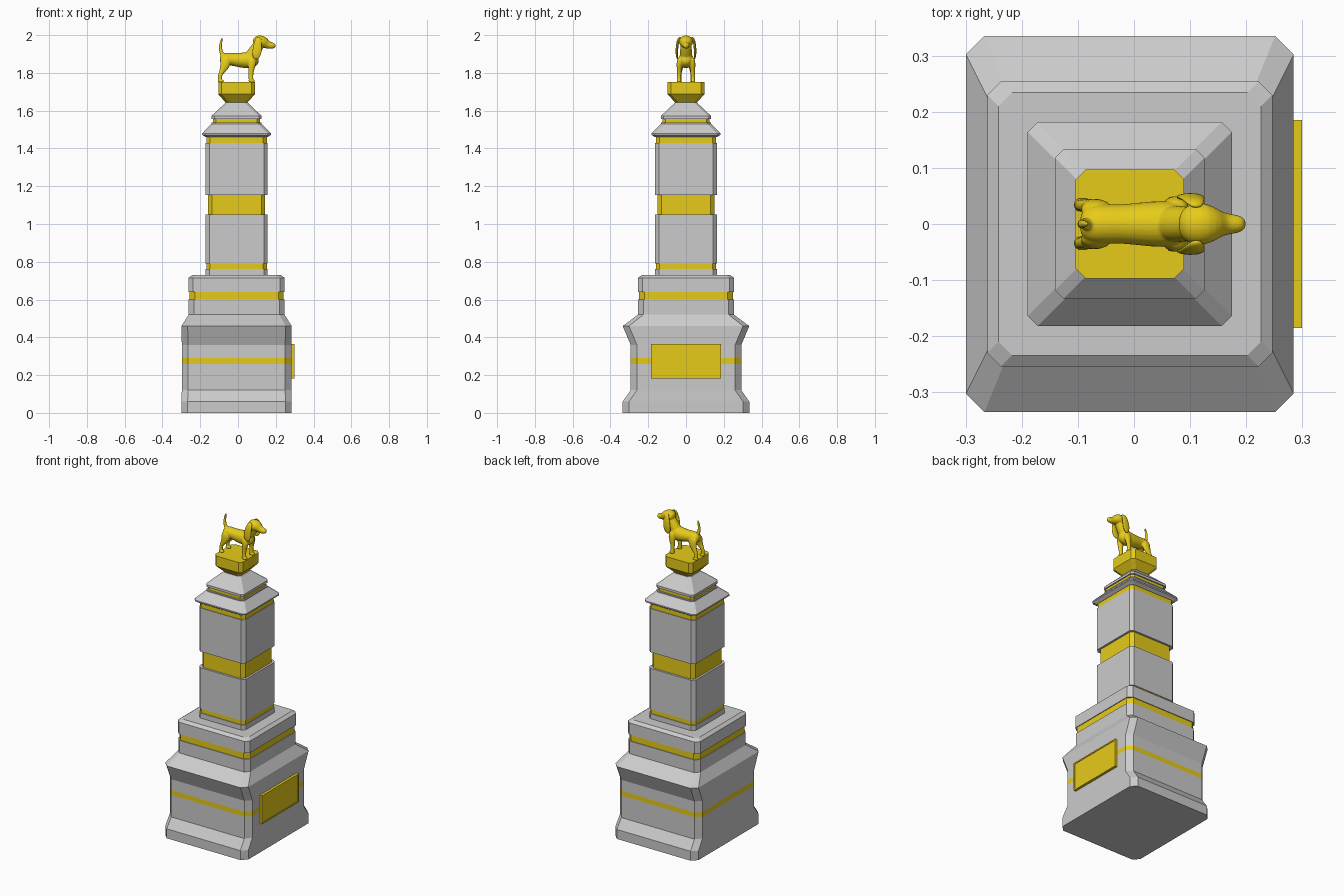
import bpy, bmesh, math
from mathutils import Vector

CX = -0.0075  # tower axis; the plaque makes up the difference
gold = bpy.data.materials.new("gold")
gold.diffuse_color = (0.8, 0.6, 0.01, 1)


def finish(name, bm, mat=None):
    bmesh.ops.recalc_face_normals(bm, faces=bm.faces)
    me = bpy.data.meshes.new(name)
    bm.to_mesh(me)
    bm.free()
    ob = bpy.data.objects.new(name, me)
    bpy.context.collection.objects.link(ob)
    if mat:
        me.materials.append(mat)
    return ob


def skin(bm, rings):
    """Bridge rings of points and cap both ends."""
    rows = [[bm.verts.new(p) for p in r] for r in rings]
    n = len(rows[0])
    for a, b in zip(rows, rows[1:]):
        for i in range(n):
            bm.faces.new((a[i], a[(i + 1) % n], b[(i + 1) % n], b[i]))
    bm.faces.new(rows[0][::-1])
    bm.faces.new(rows[-1])


def tier(name, levels, mat=None):
    """Stack of chamfered rectangles: (z, half x, half y, chamfer)."""
    rings = []
    for z, hx, hy, c in levels:
        pts = [(hx, hy - c), (hx - c, hy), (c - hx, hy), (-hx, hy - c),
               (-hx, c - hy), (c - hx, -hy), (hx - c, -hy), (hx, c - hy)]
        rings.append([(CX + x, y, z) for x, y in pts])
    bm = bmesh.new()
    skin(bm, rings)
    return finish(name, bm, mat)


def square(name, levels, c, mat=None):
    return tier(name, [(z, h, h, c) for z, h in levels], mat)


# Lower base, flared front and back
tier("base_foot", [(0, .292, .335, .033), (.06, .292, .335, .033),
                   (.12, .29, .293, .033), (.26, .29, .293, .033)])
tier("base_band", [(.26, .29, .293, .033), (.29, .29, .293, .033)], gold)
tier("base_flare", [(.29, .29, .293, .033), (.36, .29, .293, .033), (.46, .292, .335, .033),
                    (.52, .254, .254, .028), (.60, .254, .254, .028)])
# Upper base
square("upper_base_band", [(.60, .249), (.64, .249)], .028, gold)
square("upper_base_cap", [(.64, .254), (.715, .254), (.73, .234)], .024)
# Column
square("column_foot", [(.73, .164), (.762, .164)], .02)
square("column_low_band", [(.762, .160), (.79, .160)], .02, gold)
square("column_lower", [(.79, .164), (1.05, .164)], .02)
square("column_middle_band", [(1.05, .151), (1.153, .151)], .02, gold)
square("column_upper", [(1.153, .164), (1.43, .164)], .02)
square("column_top_band", [(1.43, .160), (1.46, .160)], .02, gold)
# Cornice and roof
square("cornice", [(1.46, .164), (1.472, .182), (1.48, .182), (1.53, .133), (1.537, .133)], .018)
square("roof_band", [(1.537, .125), (1.557, .125)], .016, gold)
square("roof", [(1.557, .133), (1.572, .133), (1.635, .066), (1.642, .06)], .015)
square("statue_pedestal", [(1.64, .055), (1.687, .097), (1.752, .097)], .018, gold)


# Plaque on the right side
def box(name, x0, x1, y0, y1, z0, z1):
    bm = bmesh.new()
    skin(bm, [[(x, y0, z0), (x, y1, z0), (x, y1, z1), (x, y0, z1)] for x in (x0, x1)])
    return finish(name, bm, gold)


box("plaque", .275, .295, -.178, .178, .187, .36)
for s, n in ((-1, "left"), (1, "right")):
    box("plaque_rim_" + n, .275, .299, s * .18 - .005, s * .18 + .005, .183, .364)
for z, n in ((.187, "bottom"), (.36, "top")):
    box("plaque_rim_" + n, .275, .299, -.175, .175, z - .004, z + .004)


# Dog: lofted limbs fused by a remesh
def loft(bm, stations, n=12):
    """Stations are (x, y, z, half width in y, half thickness)."""
    pts = [Vector(s[:3]) for s in stations]
    rings = []
    for i, s in enumerate(stations):
        t = (pts[min(i + 1, len(pts) - 1)] - pts[max(i - 1, 0)]).normalized()
        side = Vector((0, 1, 0))
        side = (side - t * side.dot(t)).normalized()
        up = t.cross(side)
        rings.append([pts[i] + side * s[3] * math.cos(a) + up * s[4] * math.sin(a)
                      for a in (2 * math.pi * k / n for k in range(n))])
    skin(bm, rings)


bm = bmesh.new()
# trunk
loft(bm, [(-.097, 0, 1.875, .014, .012), (-.088, 0, 1.875, .031, .027), (-.065, 0, 1.873, .038, .036),
          (-.03, 0, 1.872, .035, .034), (.01, 0, 1.867, .040, .040), (.05, 0, 1.867, .044, .046),
          (.08, 0, 1.870, .041, .043), (.10, 0, 1.875, .027, .030), (.108, 0, 1.877, .012, .014)])
# neck
loft(bm, [(.06, 0, 1.875, .037, .038), (.085, 0, 1.91, .033, .034),
          (.105, 0, 1.94, .031, .031), (.115, 0, 1.96, .028, .028)])
# head and muzzle
loft(bm, [(.080, 0, 1.963, .014, .013), (.088, 0, 1.964, .030, .026), (.107, 0, 1.966, .040, .035),
          (.128, 0, 1.965, .039, .035), (.145, 0, 1.957, .030, .028), (.158, 0, 1.948, .021, .021),
          (.178, 0, 1.944, .018, .019), (.192, 0, 1.945, .015, .015), (.199, 0, 1.947, .007, .007)])
# tail
loft(bm, [(-.07, 0, 1.885, .014, .014), (-.088, 0, 1.902, .011, .011), (-.094, 0, 1.93, .009, .009),
          (-.091, 0, 1.96, .0075, .0075), (-.082, 0, 1.99, .004, .004)])
for s in (-1, 1):
    # front leg and paw
    loft(bm, [(.075, s * .028, 1.885, .016, .024), (.075, s * .034, 1.85, .018, .024),
              (.070, s * .036, 1.82, .013, .016), (.068, s * .036, 1.785, .011, .012),
              (.069, s * .037, 1.765, .012, .013), (.070, s * .037, 1.749, .013, .014)])
    loft(bm, [(.055, s * .037, 1.758, .011, .009), (.072, s * .037, 1.758, .014, .010),
              (.090, s * .037, 1.756, .011, .007)])
    # hind leg and paw
    loft(bm, [(-.065, s * .022, 1.885, .016, .026), (-.066, s * .027, 1.855, .019, .032),
              (-.072, s * .031, 1.828, .015, .023), (-.088, s * .033, 1.803, .011, .013),
              (-.097, s * .034, 1.785, .010, .011), (-.095, s * .034, 1.749, .011, .012)])
    loft(bm, [(-.109, s * .034, 1.758, .011, .009), (-.092, s * .034, 1.758, .014, .010),
              (-.074, s * .034, 1.756, .011, .007)])
dog = finish("dog_statue", bm, gold)
m = dog.modifiers.new("round", 'SUBSURF')
m.levels = m.render_levels = 1
m = dog.modifiers.new("fuse", 'REMESH')
m.mode = 'VOXEL'
m.voxel_size = 0.003
m.use_smooth_shade = True
m = dog.modifiers.new("soften", 'SMOOTH')
m.factor = 0.5
m.iterations = 4

# Drooping ears
for s, n in ((-1, "right"), (1, "left")):
    bm = bmesh.new()
    loft(bm, [(.112, s * .030, 1.990, .004, .010), (.108, s * .041, 1.978, .007, .018),
              (.104, s * .047, 1.945, .007, .023), (.100, s * .049, 1.910, .007, .026),
              (.096, s * .047, 1.885, .006, .020), (.094, s * .045, 1.872, .003, .008)])
    ear = finish("dog_ear_" + n, bm, gold)
    ear.data.shade_smooth()
    m = ear.modifiers.new("round", 'SUBSURF')
    m.levels = m.render_levels = 2
